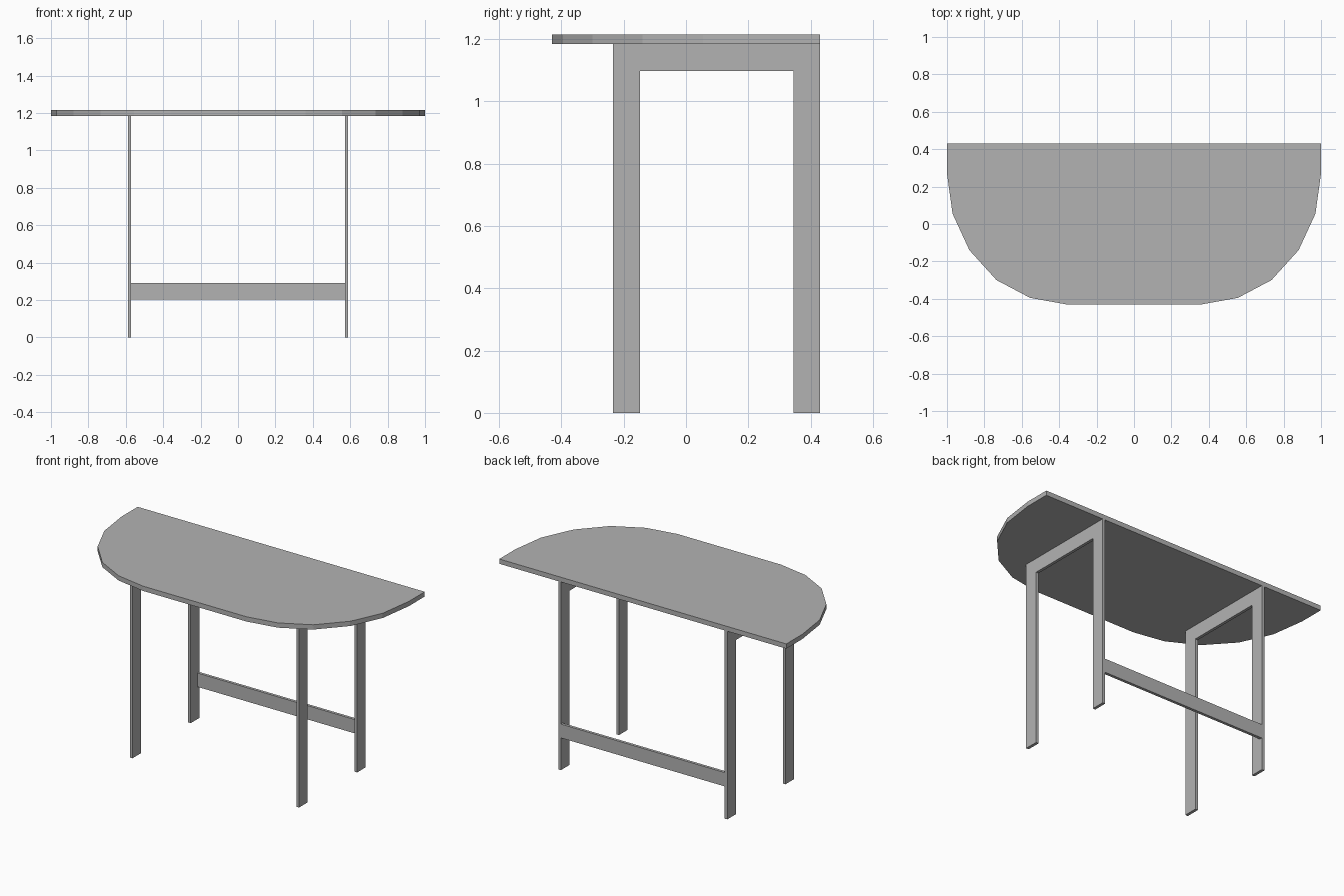
import bpy
import bmesh
from mathutils import Vector

cube = bpy.data.objects.get("Cube")
if cube:
    bpy.data.objects.remove(cube, do_unlink=True)

# Single grey finish
GREY = (0.45, 0.45, 0.45, 1)
grey = bpy.data.materials.new("grey")
grey.use_nodes = True
grey.diffuse_color = GREY
grey.node_tree.nodes["Principled BSDF"].inputs["Base Color"].default_value = GREY


def slab(name, outline, offset):
    """Extrude a flat outline of 3D points along an offset."""
    bm = bmesh.new()
    face = bm.faces.new([bm.verts.new(p) for p in outline])
    grown = bmesh.ops.extrude_face_region(bm, geom=[face], use_keep_orig=True)
    moved = [g for g in grown["geom"] if isinstance(g, bmesh.types.BMVert)]
    bmesh.ops.translate(bm, verts=moved, vec=Vector(offset))
    bmesh.ops.recalc_face_normals(bm, faces=bm.faces)
    mesh = bpy.data.meshes.new(name)
    bm.to_mesh(mesh)
    bm.free()
    mesh.materials.append(grey)
    obj = bpy.data.objects.new(name, mesh)
    bpy.context.scene.collection.objects.link(obj)
    return obj


TOP, UNDER, BACK = 1.215, 1.185, 0.43
INNER, OUTER = 0.571, 0.589

# Tabletop: straight back edge, faceted rounded front
half = [(1, BACK), (1, 0.27), (0.97, 0.055), (0.88, -0.14),
        (0.735, -0.3), (0.555, -0.395), (0.36, -0.43)]
outline = half + [(-x, y) for x, y in reversed(half)]
slab("tabletop", [(x, y, UNDER) for x, y in outline], (0, 0, TOP - UNDER))

# Leg frames: upside-down U panels, one per side
profile = [(-0.235, 0), (-0.235, UNDER), (BACK, UNDER), (BACK, 0),
           (0.345, 0), (0.345, 1.097), (-0.148, 1.097), (-0.148, 0)]
for side, label in ((1, "left"), (-1, "right")):
    slab(label + "_leg_frame", [(side * INNER, y, z) for y, z in profile],
         (side * (OUTER - INNER), 0, 0))

# Stretcher between the back legs
slab("stretcher", [(-INNER, BACK, 0.203), (INNER, BACK, 0.203),
                   (INNER, BACK, 0.29), (-INNER, BACK, 0.29)], (0, -0.018, 0))
